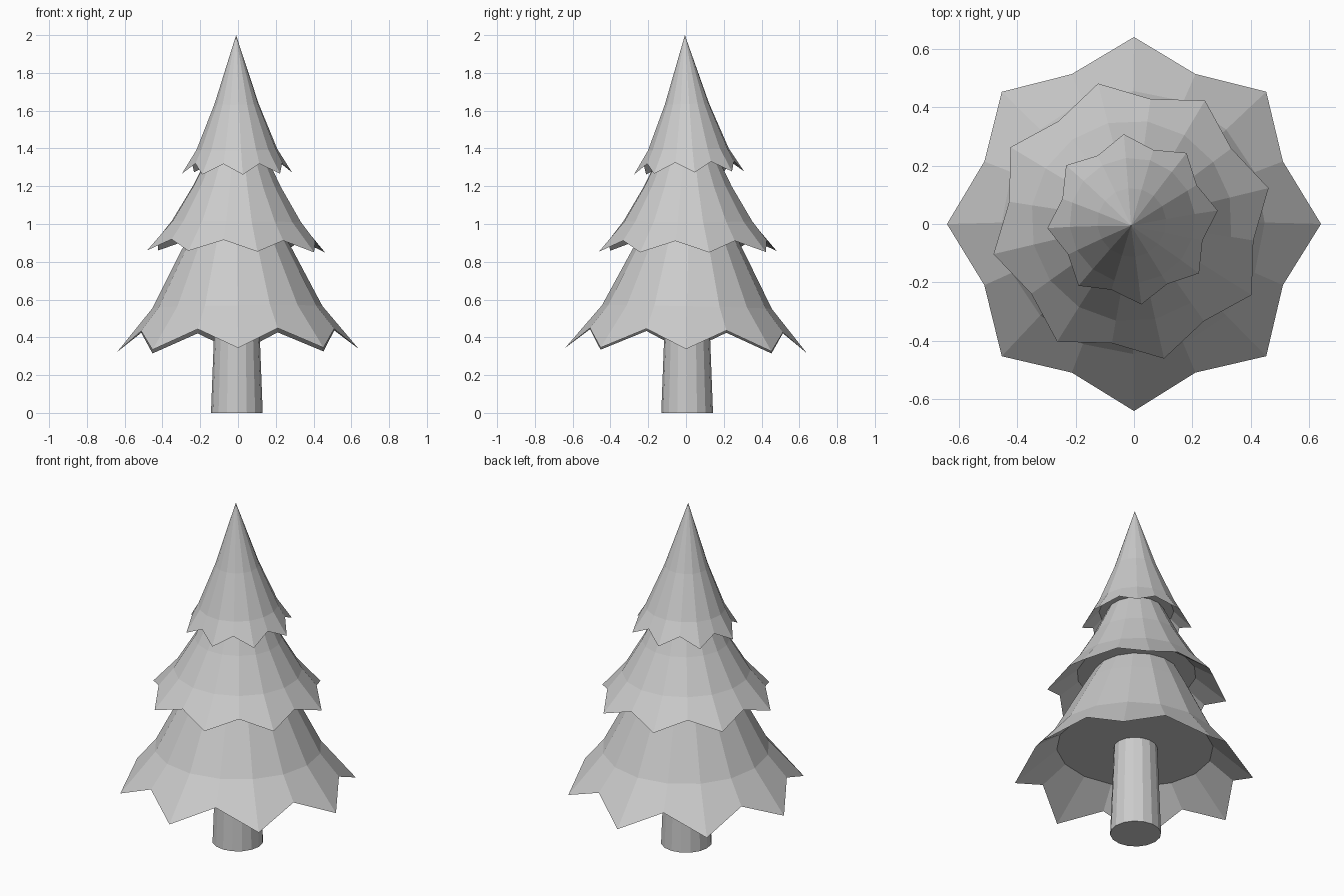
import bpy, bmesh
from math import cos, sin, pi, radians
from mathutils import Matrix

if "Cube" in bpy.data.objects:
    bpy.data.objects.remove(bpy.data.objects["Cube"])

SIDES = 16


def make_object(name, bm, matrix):
    bmesh.ops.recalc_face_normals(bm, faces=bm.faces)
    mesh = bpy.data.meshes.new(name)
    bm.to_mesh(mesh)
    bm.free()
    mesh.transform(matrix)
    obj = bpy.data.objects.new(name, mesh)
    bpy.context.collection.objects.link(obj)
    return obj


def ring(bm, radii, heights, phase):
    """Ring of SIDES points; radii and heights alternate tip, valley."""
    verts = []
    for i in range(SIDES):
        a = phase + 2 * pi * i / SIDES
        r, z = radii[i % 2], heights[i % 2]
        verts.append(bm.verts.new((r * cos(a), r * sin(a), z)))
    return verts


def bridge(bm, a, b):
    for i in range(SIDES):
        j = (i + 1) % SIDES
        bm.faces.new((a[i], a[j], b[j], b[i]))


def branch_tier(name, centre, base, phase, tilt, tip_r, valley, inner, profile, apex):
    """Faceted cone with a zigzag skirt and a recessed underside.
    Heights are absolute; base is the height of the tips."""
    bm = bmesh.new()
    ph = radians(phase)
    under = ring(bm, (inner[0],) * 2, (inner[1] - base,) * 2, ph)
    bm.faces.new(under)
    previous = ring(bm, (tip_r, valley[0]), (0, valley[1] - base), ph)
    bridge(bm, under, previous)
    for r, z in profile:
        current = ring(bm, (r, r), (z - base,) * 2, ph)
        bridge(bm, previous, current)
        previous = current
    top = bm.verts.new((0, 0, apex - base))
    for i in range(SIDES):
        bm.faces.new((previous[i], previous[(i + 1) % SIDES], top))
    lean = Matrix.Rotation(tilt[1], 4, 'X') @ Matrix.Rotation(-tilt[0], 4, 'Y')
    return make_object(name, bm, Matrix.Translation((*centre, base)) @ lean)


# Trunk
bm = bmesh.new()
bmesh.ops.create_cone(bm, cap_ends=True, segments=SIDES,
                      radius1=0.137, radius2=0.114, depth=0.6)
make_object("trunk", bm, Matrix.Translation((-0.006, 0.006, 0.3)))

# Branch tiers, each turned and leaning slightly
branch_tier("lower_branches", (0, 0), 0.33, 0, (0.012, -0.022), 0.64,
            (0.553, 0.435), (0.42, 0.53), [(0.45, 0.56), (0.29, 0.87)], 1.40)
branch_tier("middle_branches", (-0.01, 0.01), 0.855, 13.5, (-0.012, 0.0), 0.484,
            (0.423, 0.915), (0.32, 0.985), [(0.345, 1.015), (0.235, 1.2)], 1.68)
branch_tier("top_branches", (-0.005, 0.016), 1.27, 5.9, (0.007, 0.03), 0.293,
            (0.25, 1.325), (0.20, 1.37), [(0.215, 1.395), (0.118, 1.635)], 2.0)
